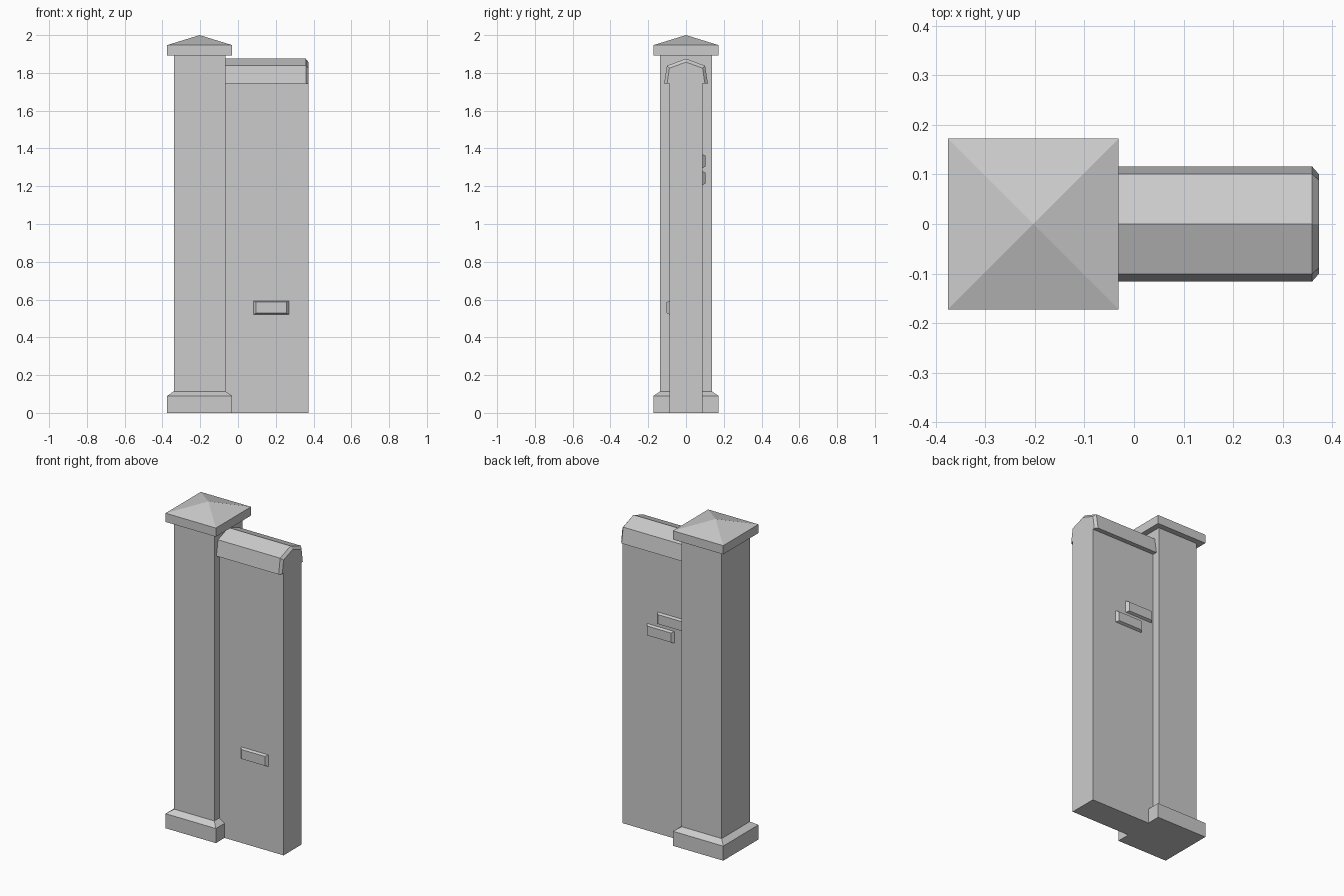
import bpy

if "Cube" in bpy.data.objects:
    bpy.data.objects.remove(bpy.data.objects["Cube"])

PX = -0.203    # pillar centre in x
WALL_Y = 0.0875  # wall half thickness
END_X = 0.373   # free end of the wall


def loft(name, rings):
    """Closed solid through matching rings; a one-point last ring makes an apex."""
    verts, faces, starts = [], [], []
    for ring in rings:
        starts.append(len(verts))
        verts += ring
    n = len(rings[0])
    for k in range(len(rings) - 1):
        a, b = starts[k], starts[k + 1]
        for i in range(n):
            j = (i + 1) % n
            if len(rings[k + 1]) == 1:
                faces.append((a + i, a + j, b))
            else:
                faces.append((a + i, a + j, b + j, b + i))
    faces.append(tuple(reversed(range(n))))
    if len(rings[-1]) > 1:
        faces.append(tuple(range(starts[-1], starts[-1] + n)))
    mesh = bpy.data.meshes.new(name)
    mesh.from_pydata(verts, [], faces)
    obj = bpy.data.objects.new(name, mesh)
    bpy.context.collection.objects.link(obj)
    return obj


def square(h, z):
    return [(PX - h, -h, z), (PX + h, -h, z), (PX + h, h, z), (PX - h, h, z)]


# Pillar: plinth with sloped top, shaft, pyramid cap
loft("pillar_plinth", [square(0.172, 0), square(0.172, 0.09), square(0.137, 0.114)])
loft("pillar_shaft", [square(0.137, 0.114), square(0.137, 1.893)])
loft("pillar_cap", [square(0.172, 1.893), square(0.172, 1.947), [(PX, 0, 2.0)]])


# Wall slab
def slab(x):
    return [(x, -WALL_Y, 0), (x, WALL_Y, 0), (x, WALL_Y, 1.743), (x, -WALL_Y, 1.743)]


loft("wall", [slab(-0.075), slab(END_X)])


# Coping with a chamfered free end
def coping(x, low_y, top_y, top_z, ridge_z):
    return [(x, -low_y, 1.743), (x, low_y, 1.743), (x, top_y, top_z),
            (x, 0, ridge_z), (x, -top_y, top_z)]


loft("wall_coping", [coping(-0.075, 0.116, 0.101, 1.838, 1.875),
                     coping(0.359, 0.116, 0.101, 1.838, 1.875),
                     coping(END_X, 0.1, 0.088, 1.825, 1.857)])


# Raised bricks with chamfered edges; side is -1 for front, 1 for back
def brick(name, x, z, side):
    def ring(depth, w, h):
        y = side * (WALL_Y + depth)
        return [(x - side * -w, y, z - h), (x - side * w, y, z - h),
                (x - side * w, y, z + h), (x - side * -w, y, z + h)]
    loft(name, [ring(-0.003, 0.094, 0.036), ring(0, 0.094, 0.036),
                ring(0.0155, 0.081, 0.029)])


brick("front_brick", 0.176, 0.557, -1)
brick("back_brick_upper", 0.04, 1.333, 1)
brick("back_brick_lower", 0.113, 1.243, 1)
